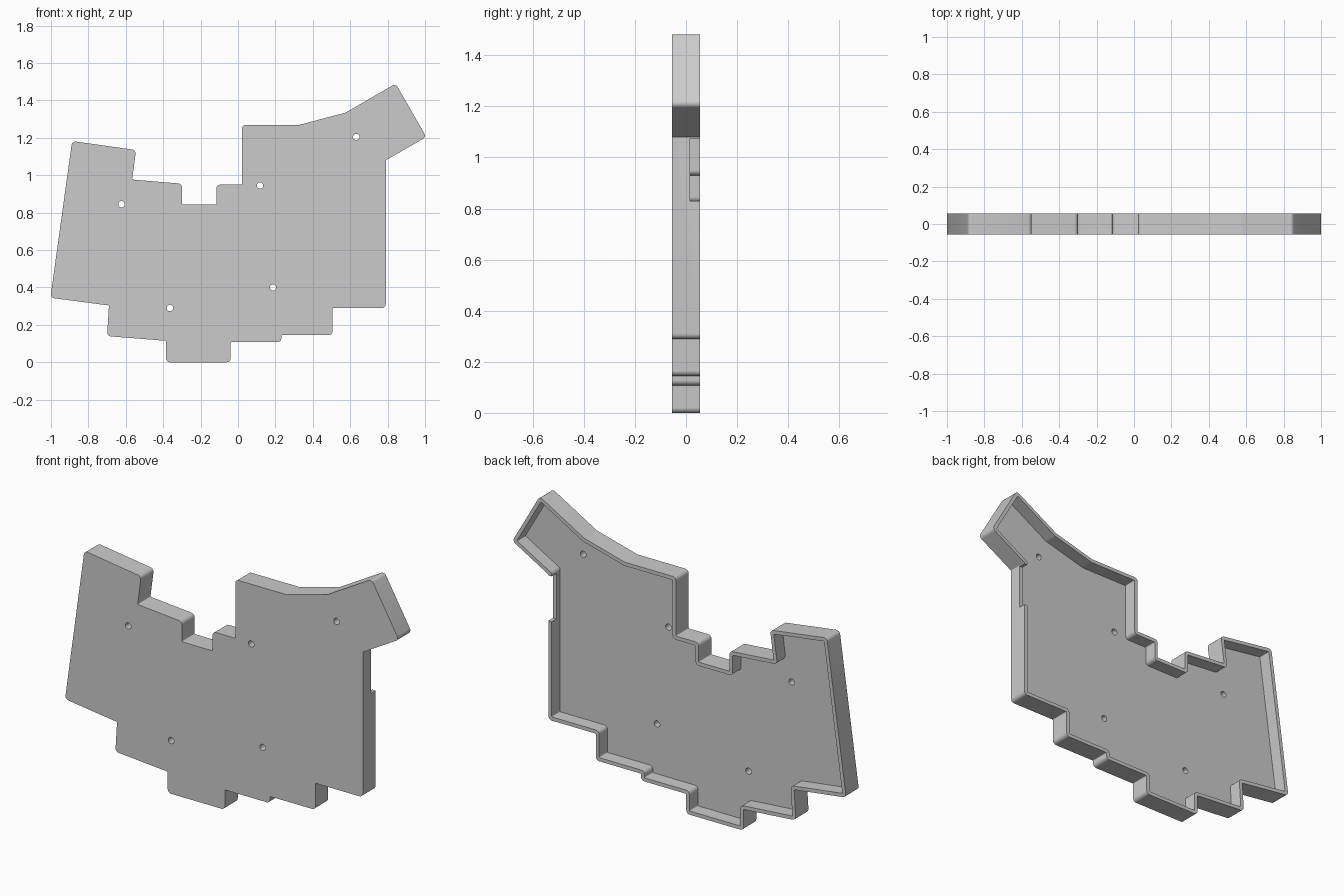
import bpy, bmesh, math
from mathutils import Vector

cube = bpy.data.objects.get("Cube")
if cube:
    bpy.data.objects.remove(cube, do_unlink=True)

FRONT, FLOOR, BACK = -0.055, -0.018, 0.055
WALL, BIG, SMALL, STEPS = 0.02, 0.021, 0.004, 6

# Outline corners of the case as (x, z), clockwise from the lower outer corner
OUTLINE = [Vector(p) for p in [
    (-1.003, 0.345), (-0.887, 1.183), (-0.545, 1.135), (-0.566, 0.977),
    (-0.30, 0.955), (-0.30, 0.845), (-0.115, 0.845), (-0.115, 0.95),
    (0.022, 0.95), (0.022, 1.27), (0.33, 1.27), (0.575, 1.335),
    (0.843, 1.49), (1.007, 1.205), (0.79, 1.08), (0.79, 0.29),
    (0.505, 0.29), (0.505, 0.145), (0.232, 0.145), (0.232, 0.108),
    (-0.04, 0.108), (-0.04, 0), (-0.385, 0), (-0.385, 0.115),
    (-0.70, 0.14), (-0.69, 0.304)]]
HOLES = [(-0.623, 0.845), (0.118, 0.945), (0.632, 1.205),
         (0.187, 0.40), (-0.364, 0.29)]


def corners(points):
    """Yield each corner with its incoming and outgoing directions."""
    for i, p in enumerate(points):
        yield p, (p - points[i - 1]).normalized(), \
            (points[(i + 1) % len(points)] - p).normalized()


def inset(points, distance):
    """Move every edge inwards by the distance, with mitred corners."""
    result = []
    for p, a, b in corners(points):
        na, nb = Vector((a.y, -a.x)), Vector((b.y, -b.x))
        result.append(p + (na + nb) * distance / (1 + na.dot(nb)))
    return result


def rounded(points, convex, concave):
    """Replace every corner with a fillet arc."""
    result = []
    for p, a, b in corners(points):
        cross = a.x * b.y - a.y * b.x
        r = convex if cross < 0 else concave
        turn = math.acos(max(-1, min(1, a.dot(b))))
        cut = r * math.tan(turn / 2)
        start = p - a * cut
        side = Vector((a.y, -a.x)) * (1 if cross < 0 else -1)
        for k in range(STEPS + 1):
            t = turn * k / STEPS
            result.append(start + a * r * math.sin(t)
                          + side * r * (1 - math.cos(t)))
    return result


def subtract(target, cutter):
    """Cut one object out of another and discard the cutter."""
    cutter.hide_render = True
    mod = target.modifiers.new("cut", 'BOOLEAN')
    mod.operation, mod.solver, mod.object = 'DIFFERENCE', 'EXACT', cutter
    bpy.ops.object.select_all(action='DESELECT')
    bpy.context.view_layer.objects.active = target
    target.select_set(True)
    bpy.ops.object.modifier_apply(modifier=mod.name)
    bpy.data.objects.remove(cutter, do_unlink=True)


# Tray: front plate with a raised wall, open at the back
bm = bmesh.new()
outer = rounded(OUTLINE, BIG, SMALL)
inner = rounded(inset(OUTLINE, WALL), SMALL, BIG)
rings = [[bm.verts.new((p.x, y, p.y)) for p in loop]
         for loop, y in ((outer, FRONT), (outer, BACK),
                         (inner, BACK), (inner, FLOOR))]
for r0, r1 in zip(rings, rings[1:]):
    for i in range(len(r0)):
        bm.faces.new((r0[i - 1], r0[i], r1[i], r1[i - 1]))
bm.faces.new(rings[0])
bm.faces.new(rings[-1])
bmesh.ops.recalc_face_normals(bm, faces=bm.faces)
mesh = bpy.data.meshes.new("case_tray")
bm.to_mesh(mesh)
bm.free()
tray = bpy.data.objects.new("case_tray", mesh)
bpy.context.collection.objects.link(tray)

# Plain grey plastic
grey = bpy.data.materials.new("grey_plastic")
grey.use_nodes = True
colour = (0.6, 0.6, 0.6, 1)
grey.diffuse_color = colour
grey.node_tree.nodes["Principled BSDF"].inputs["Base Color"].default_value = colour
mesh.materials.append(grey)

# Screw holes through the plate
for x, z in HOLES:
    bpy.ops.mesh.primitive_cylinder_add(
        vertices=32, radius=0.017, depth=0.08,
        location=(x, FRONT + 0.02, z), rotation=(math.pi / 2, 0, 0))
    subtract(tray, bpy.context.object)

# Cable slot in the rim of the side wall
bpy.ops.mesh.primitive_cube_add(size=1, location=(0.78, 0.055, 0.952))
slot = bpy.context.object
slot.scale = (0.06, 0.08, 0.246)
bpy.context.view_layer.update()
subtract(tray, slot)

# Smooth fillets, sharp edges
bpy.ops.object.select_all(action='DESELECT')
tray.select_set(True)
bpy.context.view_layer.objects.active = tray
bpy.ops.object.shade_smooth_by_angle(angle=math.radians(30))
